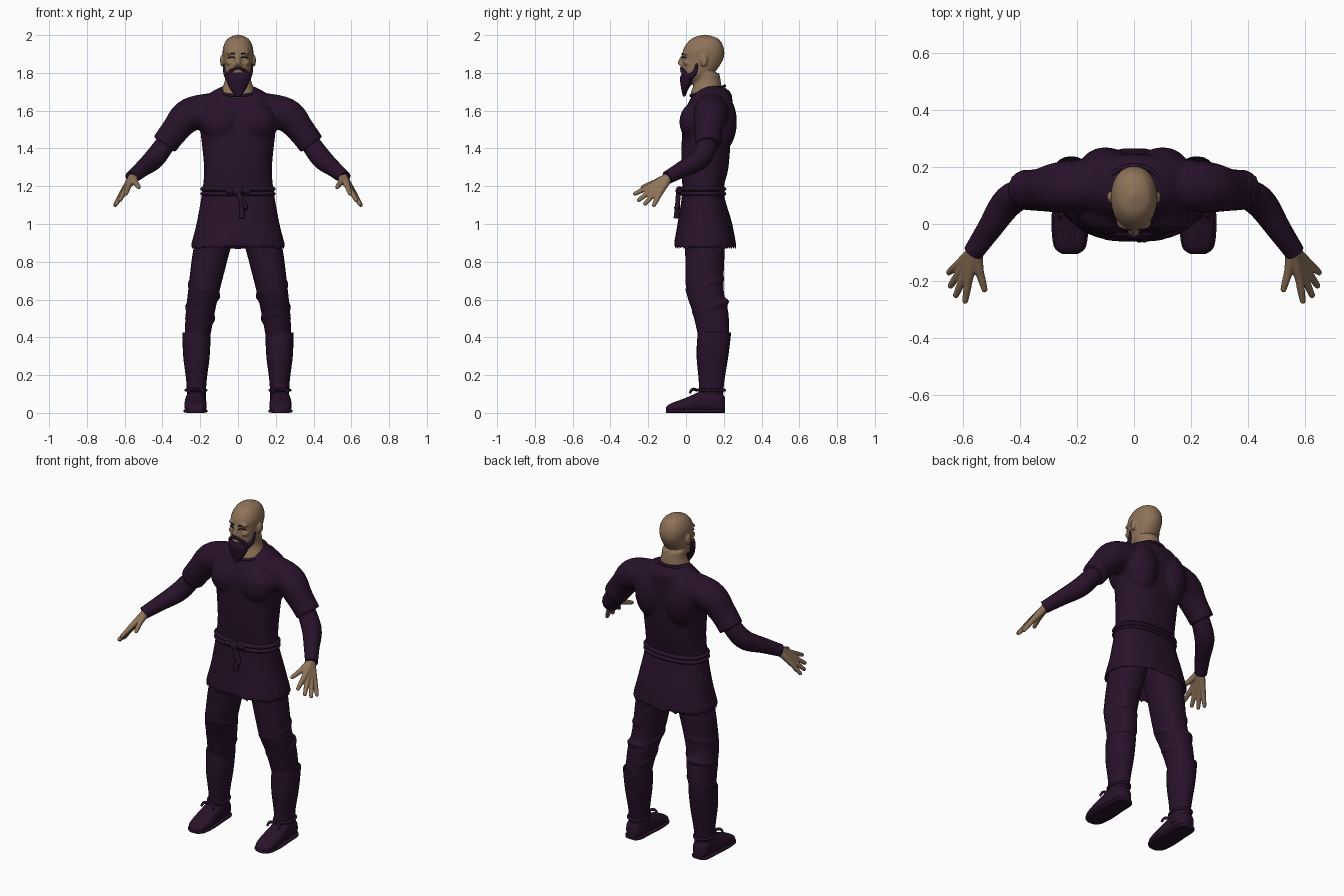
import bpy, bmesh, math
from mathutils import Vector, Matrix

cube = bpy.data.objects.get("Cube")
if cube:
    bpy.data.objects.remove(cube, do_unlink=True)


def material(name, rgb):
    mat = bpy.data.materials.new(name)
    mat.use_nodes = True
    mat.diffuse_color = (*rgb, 1)
    mat.node_tree.nodes["Principled BSDF"].inputs["Base Color"].default_value = (*rgb, 1)
    return mat


CLOTH = material("dark plum cloth", (0.021, 0.006, 0.023))
SKIN = material("tan skin", (0.27, 0.17, 0.1))
X, Y, Z = Matrix.Identity(3)
LEFT, RIGHT = 1, -1
SIDES = {"left": LEFT, "right": RIGHT}


def smooth_rows(rows, steps):
    """Pass a smooth curve through the rows."""
    rows = [Vector(row) for row in rows]
    last = len(rows) - 1
    result = []
    for i in range(last):
        start, end = rows[i], rows[i + 1]
        leave = (end - rows[max(i - 1, 0)]) / 2
        arrive = (rows[min(i + 2, last)] - start) / 2
        for step in range(steps):
            t = step / steps
            ease = t * t * (3 - 2 * t)
            result.append(start * (1 - ease) + end * ease
                          + leave * (t * (1 - t) ** 2) - arrive * (t * t * (1 - t)))
    return result + [rows[last]]


def rounded(value, power):
    return math.copysign(abs(value) ** (2 / power), value)


def loft(bm, rows, plane=None, power=2.0, side=LEFT, segments=24, steps=5):
    """Skin rings of (x, y, z, half width, half depth); plane fixes the ring axes."""
    rows = smooth_rows(rows, steps)
    points = [row.to_3d() for row in rows]
    rings = []
    for i, (row, point) in enumerate(zip(rows, points)):
        if plane:
            across, along = plane
        else:
            tangent = points[min(i + 1, len(points) - 1)] - points[max(i - 1, 0)]
            across = tangent.cross(Z).normalized()
            along = across.cross(tangent).normalized()
        ring = []
        for k in range(segments):
            angle = math.tau * k / segments
            spot = (point + across * row[3] * rounded(math.cos(angle), power)
                    + along * row[4] * rounded(math.sin(angle), power))
            ring.append(bm.verts.new((spot.x * side, spot.y, spot.z)))
        rings.append(ring)
    for low, high in zip(rings, rings[1:]):
        for k in range(segments):
            bm.faces.new((low[k - 1], low[k], high[k], high[k - 1]))
    bm.faces.new(rings[0])
    bm.faces.new(rings[-1])


def column(bm, rows, x=0, **options):
    """Upright loft through rows of (z, y, half width, half depth)."""
    loft(bm, [(x, y, z, wide, deep) for z, y, wide, deep in rows], plane=(X, Y), **options)


def tube(bm, path, side=LEFT, segments=12):
    """Round tube through points of (x, y, z, radius)."""
    loft(bm, [(*point, point[-1]) for point in path], side=side, segments=segments)


def hoop(bm, centre, wide, deep, radius, tilt=0, side=LEFT):
    """Closed oval cord, raised at the back by tilt."""
    path = []
    for k in range(17):
        angle = math.tau * k / 16
        offset = Vector((wide * math.cos(angle), deep * math.sin(angle), tilt * math.sin(angle)))
        path.append((*(Vector(centre) + offset), radius))
    tube(bm, path, side)


def ball(bm, centre, size, side=LEFT):
    x, y, z = centre
    matrix = Matrix.Translation((x * side, y, z)) @ Matrix.Diagonal((*size, 1))
    bmesh.ops.create_uvsphere(bm, u_segments=20, v_segments=12, radius=1, matrix=matrix)


def finish(bm, name, mat, voxel=0):
    """Make the object; a voxel size fuses overlapping volumes into one skin."""
    bmesh.ops.recalc_face_normals(bm, faces=bm.faces)
    mesh = bpy.data.meshes.new(name)
    bm.to_mesh(mesh)
    bm.free()
    mesh.materials.append(mat)
    mesh.shade_smooth()
    mesh.set_sharp_from_angle(angle=math.radians(50))
    part = bpy.data.objects.new(name, mesh)
    bpy.context.collection.objects.link(part)
    if voxel:
        fuse = part.modifiers.new("fuse", "REMESH")
        fuse.mode, fuse.voxel_size, fuse.use_smooth_shade = "VOXEL", voxel, True
        soften = part.modifiers.new("soften", "SMOOTH")
        soften.factor, soften.iterations = 0.5, 2


# Tunic: hollow skirt, body, chest and back muscles, short sleeves
bm = bmesh.new()
column(bm, [(1, .1, .16, .1), (.865, .1, .25, .165), (1, .1, .22, .145), (1.17, .09, .19, .11),
            (1.3, .1, .18, .125), (1.5, .11, .2, .13), (1.6, .12, .21, .125),
            (1.69, .14, .15, .1), (1.73, .14, .08, .05)], power=2.3, segments=40)
for side in SIDES.values():
    ball(bm, (.1, .18, 1.54), (.1, .09, .16), side)
    ball(bm, (.09, .04, 1.54), (.11, .075, .1), side)
    tube(bm, [(.08, .14, 1.61, .09), (.25, .13, 1.58, .09), (.33, .12, 1.5, .075),
              (.39, .12, 1.42, .07)], side, segments=28)
finish(bm, "tunic", CLOTH, voxel=.011)

# Raised neckline
bm = bmesh.new()
hoop(bm, (0, .115, 1.705), .1, .09, .008, tilt=.025)
finish(bm, "neckline_trim", CLOTH)

# Belt of two cords, knot and hanging ends
bm = bmesh.new()
for z in (1.16, 1.185):
    column(bm, [(z + rise, .09, .2 - abs(rise), .124 - abs(rise)) for rise in (-.015, 0, .015)],
           power=2.3, segments=40)
ball(bm, (0, -.035, 1.175), (.03, .02, .025))
for side in SIDES.values():
    ball(bm, (.04, -.03, 1.175), (.03, .015, .015), side)
for x, z in ((.02, 1.03), (.035, 1.08)):
    tube(bm, [(0, -.04, 1.17, .013), (x, -.045, 1.1, .013), (x, -.05, z, .016)])
finish(bm, "belt", CLOTH)

# Hand landmarks; the other fingers fan out between index and little
WRIST = Vector((.556, -.09, 1.25))
THUMB = Vector((.543, -.165, 1.22)), Vector((.525, -.23, 1.195))
INDEX = Vector((.58, -.19, 1.2)), Vector((.593, -.27, 1.16))
LITTLE = Vector((.615, -.14, 1.16)), Vector((.65, -.17, 1.1))
FAN = Vector((1, -1, -1)) * .06
digits = [THUMB]
for k in range(4):
    t = k / 3
    knuckle, tip = (first.lerp(last, t) for first, last in zip(INDEX, LITTLE))
    digits.append((knuckle, tip + FAN * t * (1 - t)))

for label, side in SIDES.items():
    # Forearm sleeve with cuff
    bm = bmesh.new()
    tube(bm, [(.36, .12, 1.46, .05), (.44, .08, 1.35, .055), (.51, -.02, 1.29, .043),
              (.565, -.1, 1.245, .035)], side, segments=24)
    finish(bm, label + "_forearm", CLOTH)

    # Hand
    bm = bmesh.new()
    for knuckle, tip in digits:
        tube(bm, [(*WRIST, .024), (*knuckle, .016), (*knuckle.lerp(tip, .5), .014),
                  (*tip, .011)], side)
        ball(bm, tip, (.011, .011, .011), side)
    finish(bm, label + "_hand", SKIN, voxel=.0045)

    # Trouser leg with creases about the knee
    bm = bmesh.new()
    leg = [(.1, .1, 1, .1, .11), (.14, .1, .86, .098, .105), (.18, .1, .65, .084, .1),
           (.2, .13, .53, .077, .095), (.217, .15, .38, .066, .08)]
    loft(bm, leg, plane=(X, Y), side=side, power=2.2)
    for x, y, z, wide, deep in leg[2:4]:
        for rise in (-.03, .03):
            hoop(bm, (x, y, z + rise), wide - .01, deep - .01, .014, tilt=rise, side=side)
    finish(bm, label + "_trouser_leg", CLOTH, voxel=.009)

    # Boot shaft, flared at the top
    bm = bmesh.new()
    column(bm, [(z, y, radius, radius + .014) for z, y, radius in
                ((.41, .15, .066), (.42, .15, .074), (.3, .14, .07), (.16, .135, .053),
                 (.05, .13, .05))], x=.22, side=side, power=2.2)
    finish(bm, label + "_boot_shaft", CLOTH)

    # Shoe and wider sole, from toe to heel as (y, half width, height)
    bm = bmesh.new()
    shoe = [(-.106, .02, .03), (-.08, .05, .05), (0, .059, .08), (.1, .053, .12),
            (.18, .048, .11), (.207, .03, .08)]
    loft(bm, [(.225, y, high / 2, wide, high / 2) for y, wide, high in shoe],
         plane=(X, Z), side=side, power=2.5)
    loft(bm, [(.225, y, .01, wide + .006, .01) for y, wide, high in shoe],
         plane=(X, Z), side=side, power=4)
    finish(bm, label + "_shoe", CLOTH)

    # Ankle tie with bow
    bm = bmesh.new()
    hoop(bm, (.222, .134, .12), .053, .07, .008, side=side)
    for turn in (LEFT, RIGHT):
        tube(bm, [(.222, .06, .12, .008), (.222 + .03 * turn, .035, .125, .008),
                  (.222 + .04 * turn, .02, .105, .006)], side)
    finish(bm, label + "_ankle_tie", CLOTH)

# Skull and jaw, neck, nose, lips, brow, cheeks and ears in one skin
bm = bmesh.new()
column(bm, [(1.74, .03, .03, .03), (1.79, .06, .066, .08), (1.87, .088, .077, .108),
            (1.93, .094, .08, .106), (1.98, .1, .056, .072), (2.002, .1, .01, .01)],
       power=2.15, segments=32)
column(bm, [(1.62, .11, .1, .06), (1.68, .106, .1, .083), (1.75, .115, .072, .07),
            (1.8, .11, .068, .066)])
tube(bm, [(0, -.016, 1.89, .01), (0, -.034, 1.845, .015)])
ball(bm, (0, -.01, 1.808), (.03, .024, .012))
for side in SIDES.values():
    ball(bm, (.012, -.024, 1.842), (.011, .012, .009), side)
    ball(bm, (.032, .002, 1.905), (.03, .022, .009), side)
    ball(bm, (.042, .006, 1.853), (.022, .02, .016), side)
    ball(bm, (.085, .095, 1.865), (.01, .02, .033), side)
finish(bm, "head_and_neck", SKIN, voxel=.006)

# Brows and eyelid lines
bm = bmesh.new()
for side in SIDES.values():
    for z, radius in ((1.9, .004), (1.88, .003)):
        tube(bm, [(.016, -.02, z, radius), (.034, -.016, z + .005, radius),
                  (.053, 0, z, radius)], side)
finish(bm, "brows_and_lashes", CLOTH)

# Pointed beard, moustache and side whiskers
bm = bmesh.new()
column(bm, [(1.675, -.01, .015, .007), (1.72, -.005, .046, .021), (1.77, .01, .062, .042),
            (1.8, .014, .045, .036)], power=2.2)
for side in SIDES.values():
    tube(bm, [(0, -.027, 1.826, .008), (.04, -.012, 1.81, .01), (.054, .004, 1.78, .013)], side)
    tube(bm, [(.045, .005, 1.77, .02), (.065, .045, 1.8, .014), (.073, .058, 1.85, .007)], side)
finish(bm, "beard", CLOTH, voxel=.005)
